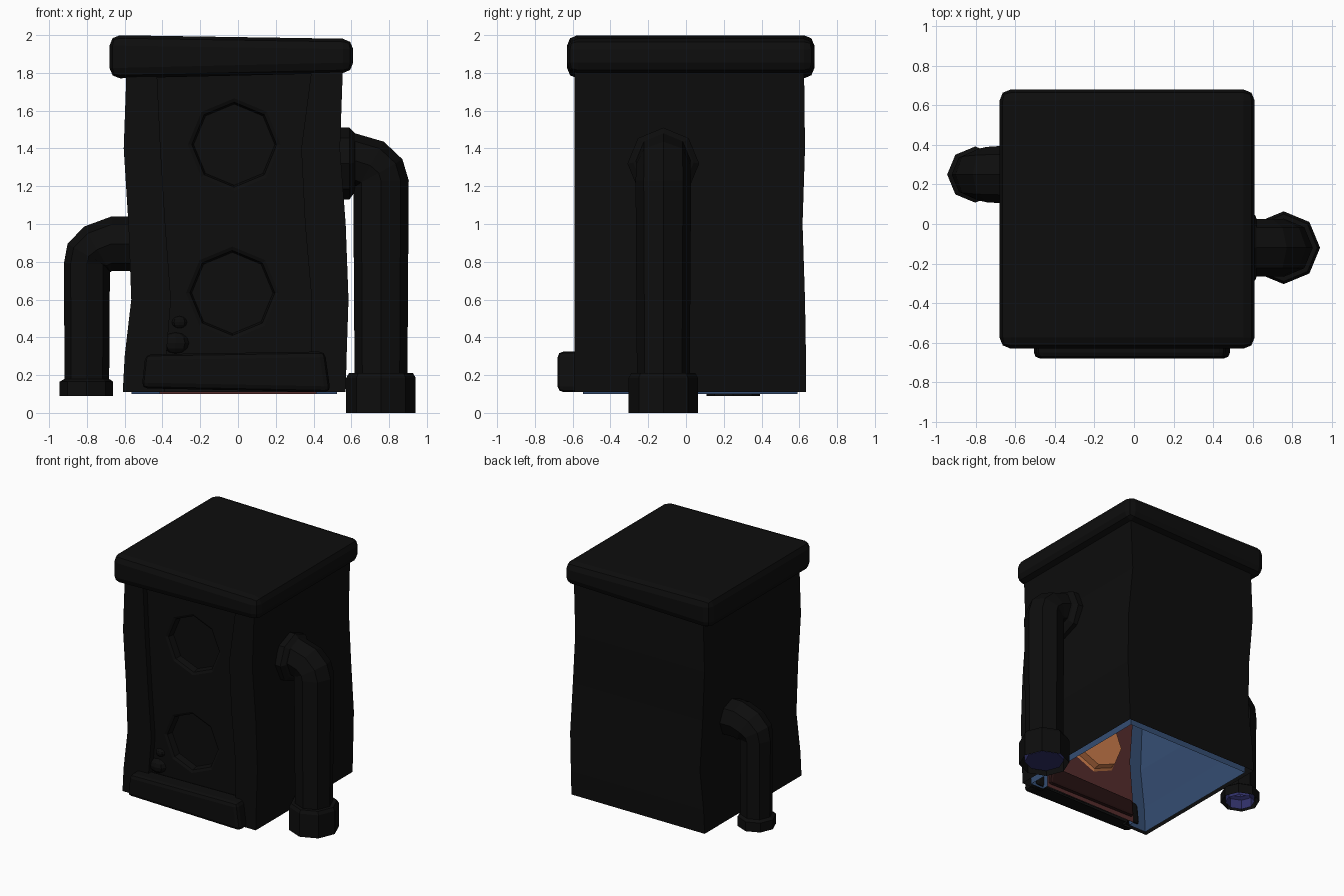
import bpy, bmesh, math
from mathutils import Vector

if "Cube" in bpy.data.objects:
    bpy.data.objects.remove(bpy.data.objects["Cube"])


def material(name, rgb):
    m = bpy.data.materials.new(name)
    m.diffuse_color = (*rgb, 1)
    m.use_nodes = True
    m.node_tree.nodes["Principled BSDF"].inputs["Base Color"].default_value = m.diffuse_color
    return m


BLACK = material("black", (0.004, 0.004, 0.004))
BLUE = material("blue", (0.035, 0.075, 0.17))
VIOLET = material("violet", (0.03, 0.03, 0.14))
BROWN = material("brown", (0.09, 0.025, 0.025))
DARK = material("dark_brown", (0.02, 0.006, 0.006))
ORANGE = material("orange", (0.6, 0.2, 0.07))


def finish(bm, name, mat):
    bmesh.ops.recalc_face_normals(bm, faces=bm.faces[:])
    me = bpy.data.meshes.new(name)
    bm.to_mesh(me)
    bm.free()
    me.materials.append(mat)
    ob = bpy.data.objects.new(name, me)
    bpy.context.collection.objects.link(ob)
    return ob


def loft(name, rings, mat, closed=True, skip=(), cap=False):
    bm = bmesh.new()
    loops = [[bm.verts.new(p) for p in r] for r in rings]
    n = len(loops[0])
    for a, b in zip(loops, loops[1:]):
        for i in range(n if closed else n - 1):
            if i not in skip:
                j = (i + 1) % n
                bm.faces.new((a[i], a[j], b[j], b[i]))
    if cap:
        bm.faces.new(loops[-1])
    return finish(bm, name, mat)


def slab(name, corners, y0, y1, bevel, mat):
    """Front outline (x, z) extruded along y with rounded edges."""
    bm = bmesh.new()
    f = bm.faces.new([bm.verts.new((x, y0, z)) for x, z in corners])
    r = bmesh.ops.extrude_face_region(bm, geom=[f])
    bmesh.ops.translate(bm, vec=(0, y1 - y0, 0),
                        verts=[v for v in r["geom"] if isinstance(v, bmesh.types.BMVert)])
    bmesh.ops.bevel(bm, geom=bm.edges[:], offset=bevel, segments=2,
                    profile=0.5, affect="EDGES")
    return finish(bm, name, mat)


def octagon(x, z, r, y):
    return [(x + r * math.sin(k * math.pi / 4), y, z + r * math.cos(k * math.pi / 4))
            for k in range(8)]


def pipe(name, side, y, path, mat, shrink=0.0, cap=False):
    """Eight-sided tube; path rows are x, z, radius, heading in degrees."""
    rings = []
    for x, z, r, deg in path:
        a = math.radians(deg)
        v, u = Vector((-math.sin(a), 0, math.cos(a))), Vector((0, 1, 0))
        ring = []
        for k in range(8):
            t = k * math.pi / 4
            p = Vector((x, y, z)) + (r - shrink) * (v * math.cos(t) + u * math.sin(t))
            ring.append((side * p.x, p.y, p.z))
        rings.append(ring)
    return loft(name, rings, mat, cap=cap)


# Wavy body profile: z, left, right, recess left, recess right, back
PROFILE = [
    (0.11, -0.61, 0.57, -0.39, 0.39, 0.635),
    (0.30, -0.60, 0.575, -0.38, 0.39, 0.635),
    (0.60, -0.565, 0.585, -0.355, 0.39, 0.63),
    (1.00, -0.58, 0.57, -0.385, 0.355, 0.617),
    (1.40, -0.605, 0.54, -0.41, 0.335, 0.63),
    (1.82, -0.59, 0.555, -0.43, 0.39, 0.625),
]
FRONT, DEPTH = -0.59, 0.05
WINDOWS = [(-0.02, 1.42), (-0.03, 0.635)]


def body(prefix, inset, wall, panel, dish):
    # Outer walls with the recess sides
    rings, left, right = [], [], []
    yf, yp = FRONT + inset, FRONT + DEPTH + inset
    for i, (z, xl, xr, il, ir, yb) in enumerate(PROFILE):
        if i == 0 and inset:
            z = 0.10
        xl, xr, il, ir, yb = xl + inset, xr - inset, il - inset / 2, ir + inset / 2, yb - inset
        rings.append([(xl, yf, z), (il, yf, z), (il, yp, z), (ir, yp, z),
                      (ir, yf, z), (xr, yf, z), (xr, yb, z), (xl, yb, z)])
        left.append((il, yp, z))
        right.append((ir, yp, z))
    loft(prefix + "_body", rings, wall, skip=(2,))
    # Recessed front panel with two window holes
    bm = bmesh.new()
    for loop in [left + right[::-1]] + [octagon(x, z, 0.245, yp) for x, z in WINDOWS]:
        vs = [bm.verts.new(p) for p in loop]
        for a, b in zip(vs, vs[1:] + vs[:1]):
            bm.edges.new((a, b))
    bmesh.ops.triangle_fill(bm, use_beauty=True, use_dissolve=False,
                            edges=bm.edges[:], normal=(0, -1, 0))
    finish(bm, prefix + "_panel", panel)
    # Sunken window dishes
    for n, (x, z) in enumerate(WINDOWS):
        loft(f"{prefix}_window_{n}", [octagon(x, z, 0.245, yp), octagon(x, z, 0.225, yp + 0.01),
             octagon(x, z, 0.215, yp + 0.06)], dish, cap=True)


body("outer", 0.0, BLACK, BLACK, BLACK)
body("inner", 0.045, BLUE, BROWN, ORANGE)

# Roof slab and front ledge
slab("roof", [(-0.68, 1.77), (0.61, 1.80), (0.61, 1.98), (-0.68, 2.0)], -0.63, 0.68, 0.055, BLACK)
slab("ledge", [(-0.51, 0.13), (0.49, 0.11), (0.46, 0.325), (-0.49, 0.31)], -0.68, -0.53, 0.03, BLACK)
slab("ledge_core", [(-0.40, 0.14), (0.40, 0.13), (0.39, 0.28), (-0.39, 0.27)], -0.62, -0.47, 0.02, DARK)

# Rounded knobs on the panel
for n, (x, z, r) in enumerate([(-0.33, 0.37, 0.07), (-0.31, 0.48, 0.04)]):
    bm = bmesh.new()
    bmesh.ops.create_uvsphere(bm, u_segments=8, v_segments=6, radius=r)
    bmesh.ops.scale(bm, vec=(1, 0.6, 0.8), verts=bm.verts[:])
    bmesh.ops.translate(bm, vec=(x, FRONT + DEPTH, z), verts=bm.verts[:])
    finish(bm, f"knob_{n}", BLACK)

# Tall right pipe with wall collar and foot
RIGHT = [(0.53, 1.32, 0.19, 0), (0.59, 1.32, 0.19, 0), (0.615, 1.325, 0.16, 0),
         (0.62, 1.335, 0.145, 0), (0.70, 1.31, 0.145, -30), (0.745, 1.27, 0.145, -60),
         (0.757, 1.23, 0.147, -90), (0.757, 0.21, 0.14, -90), (0.757, 0.21, 0.17, -90),
         (0.757, 0.185, 0.184, -90), (0.757, 0.0, 0.184, -90)]
pipe("right_pipe", 1, -0.12, RIGHT, BLACK)
pipe("right_pipe_core", 1, -0.12, RIGHT[3:7] + [(0.757, 0.19, 0.14, -90),
     (0.757, 0.18, 0.18, -90), (0.757, 0.02, 0.18, -90)], VIOLET, 0.035, True)

# Short left pipe with foot
LEFT = [(0.54, 0.895, 0.145, 0), (0.67, 0.895, 0.145, 0), (0.745, 0.865, 0.14, -30),
        (0.79, 0.83, 0.13, -60), (0.80, 0.79, 0.122, -90), (0.80, 0.18, 0.118, -90),
        (0.803, 0.165, 0.142, -90), (0.803, 0.09, 0.142, -90)]
pipe("left_pipe", -1, 0.25, LEFT, BLACK)
pipe("left_pipe_core", -1, 0.25, LEFT, VIOLET, 0.035)
